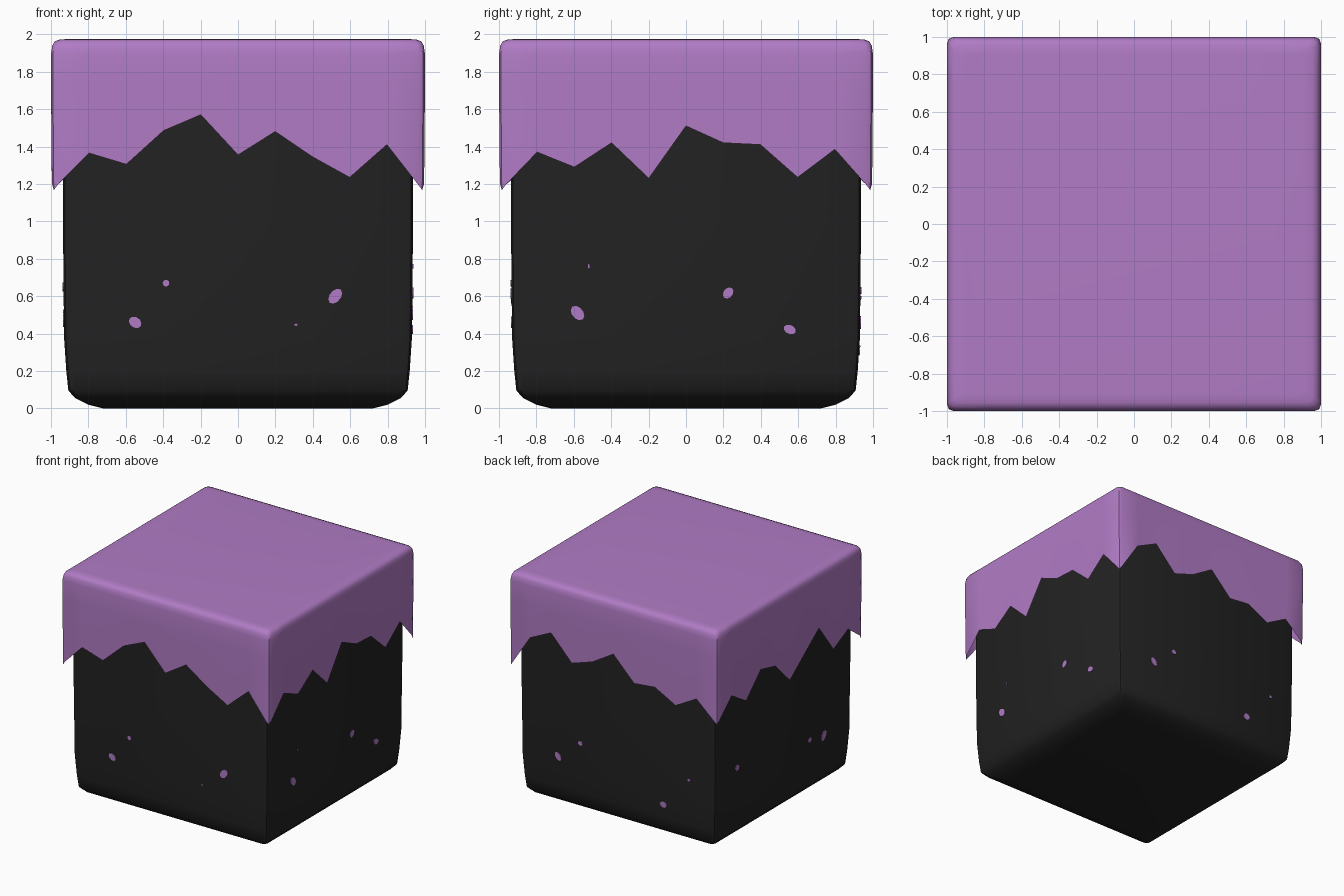
import bpy, math
from mathutils import Matrix, Vector

if "Cube" in bpy.data.objects:
    bpy.data.objects.remove(bpy.data.objects["Cube"])


def material(name, rgb):
    m = bpy.data.materials.new(name)
    m.diffuse_color = (*rgb, 1)
    m.use_nodes = True
    m.node_tree.nodes["Principled BSDF"].inputs["Base Color"].default_value = m.diffuse_color
    return m


PURPLE = material("purple", (0.44, 0.20, 0.56))
DARK = material("charcoal", (0.016, 0.016, 0.016))


def turn(k, p):
    # Rotate a point from the front side to side k (front, right, back, left)
    return Matrix.Rotation(k * math.pi / 2, 3, 'Z') @ Vector(p)


def ring(h, r, ts, z=0.0):
    # Square outline of half width h with rounded corners, counterclockwise
    pts = []
    for k in range(4):
        local = [(t * h, -h) for t in ts]
        for a in (-90, -45, 0):
            a = math.radians(a)
            local.append((h - r + r * math.cos(a), -(h - r) + r * math.sin(a)))
        pts += [turn(k, (x, y, z)) for x, y in local]
    return pts


def loft(name, rings, mat, cap_bottom):
    n = len(rings[0])
    verts = [tuple(p) for rg in rings for p in rg]
    faces = [(i * n + j, i * n + (j + 1) % n, (i + 1) * n + (j + 1) % n, (i + 1) * n + j)
             for i in range(len(rings) - 1) for j in range(n)]
    faces.append(tuple(range(len(verts) - n, len(verts))))
    if cap_bottom:
        faces.append(tuple(reversed(range(n))))
    return make(name, verts, faces, mat)


def make(name, verts, faces, mat, smooth=True):
    me = bpy.data.meshes.new(name)
    me.from_pydata(verts, [], faces)
    me.materials.append(mat)
    ob = bpy.data.objects.new(name, me)
    bpy.context.collection.objects.link(ob)
    if smooth:
        bpy.ops.object.select_all(action='DESELECT')
        ob.select_set(True)
        bpy.context.view_layer.objects.active = ob
        bpy.ops.object.shade_smooth_by_angle(angle=math.radians(40))
    return ob


# Dark body: tapered block with a softened lower edge (half width, height)
BODY = [(0.72, 0), (0.80, 0.02), (0.87, 0.055), (0.907, 0.095), (0.918, 0.2),
        (0.93, 0.38), (0.936, 1.0), (0.937, 1.9)]
loft("body", [ring(h, 0.035, (), z) for h, z in BODY], DARK, True)

# Purple covering: smooth top with a thin jagged skirt; edge heights per side
JAGS = [
    (1.365, 1.305, 1.485, 1.57, 1.355, 1.48, 1.345, 1.235, 1.41),
    (1.37, 1.29, 1.42, 1.23, 1.51, 1.42, 1.41, 1.235, 1.385),
    (1.45, 1.545, 1.335, 1.40, 1.52, 1.32, 1.34, 1.235, 1.345),
    (1.35, 1.23, 1.425, 1.38, 1.18, 1.33, 1.48, 1.22, 1.32),
]
TS = [-0.8 + 0.2 * i for i in range(9)]
edge = ring(0.995, 0.035, TS)
heights = [z for side in JAGS for z in side + (1.2, 1.168, 1.2)]
for p, z in zip(edge, heights):
    p.z = z
COVER = [(1.0, 1.75), (0.999, 1.9), (0.993, 1.94), (0.98, 1.962), (0.955, 1.972), (0.91, 1.975)]
loft("covering", [edge] + [ring(h, 0.035, TS, z) for h, z in COVER], PURPLE, False)


def body_half_width(z):
    for (h0, z0), (h1, z1) in zip(BODY, BODY[1:]):
        if z0 <= z <= z1:
            return h0 + (h1 - h0) * (z - z0) / (z1 - z0)


# Small purple specks: side, position along side, height, radii, tilt
SPECKS = [
    (0, -0.55, 0.46, 0.036, 0.028, -35), (0, -0.385, 0.67, 0.018, 0.018, 0),
    (0, 0.52, 0.60, 0.046, 0.030, 50), (0, 0.31, 0.447, 0.008, 0.006, 0),
    (1, -0.58, 0.51, 0.044, 0.030, -50), (1, 0.225, 0.617, 0.033, 0.025, 50),
    (1, 0.555, 0.422, 0.034, 0.024, -25), (1, -0.52, 0.76, 0.004, 0.012, 0),
    (2, -0.57, 0.46, 0.040, 0.026, -55), (2, -0.357, 0.63, 0.022, 0.020, 0),
    (2, 0.684, 0.59, 0.014, 0.012, 0), (2, 0.434, 0.31, 0.032, 0.028, 0),
    (3, -0.635, 0.65, 0.025, 0.025, 0), (3, 0.361, 0.51, 0.024, 0.018, 30),
    (3, 0.552, 0.475, 0.045, 0.028, 60),
]
N = 10
for i, (side, u, z, a, b, tilt) in enumerate(SPECKS):
    c, s = math.cos(math.radians(tilt)), math.sin(math.radians(tilt))
    verts = []
    for off in (-0.003, 0.005):
        for j in range(N):
            w = 2 * math.pi * j / N
            x, y = a * math.cos(w), b * math.sin(w)
            px, pz = u + x * c - y * s, z + x * s + y * c
            verts.append(tuple(turn(side, (px, -body_half_width(pz) - off, pz))))
    faces = [tuple(range(N, 2 * N)), tuple(reversed(range(N)))]
    faces += [(j, (j + 1) % N, N + (j + 1) % N, N + j) for j in range(N)]
    make(f"speck_{i + 1}", verts, faces, PURPLE, smooth=False)
